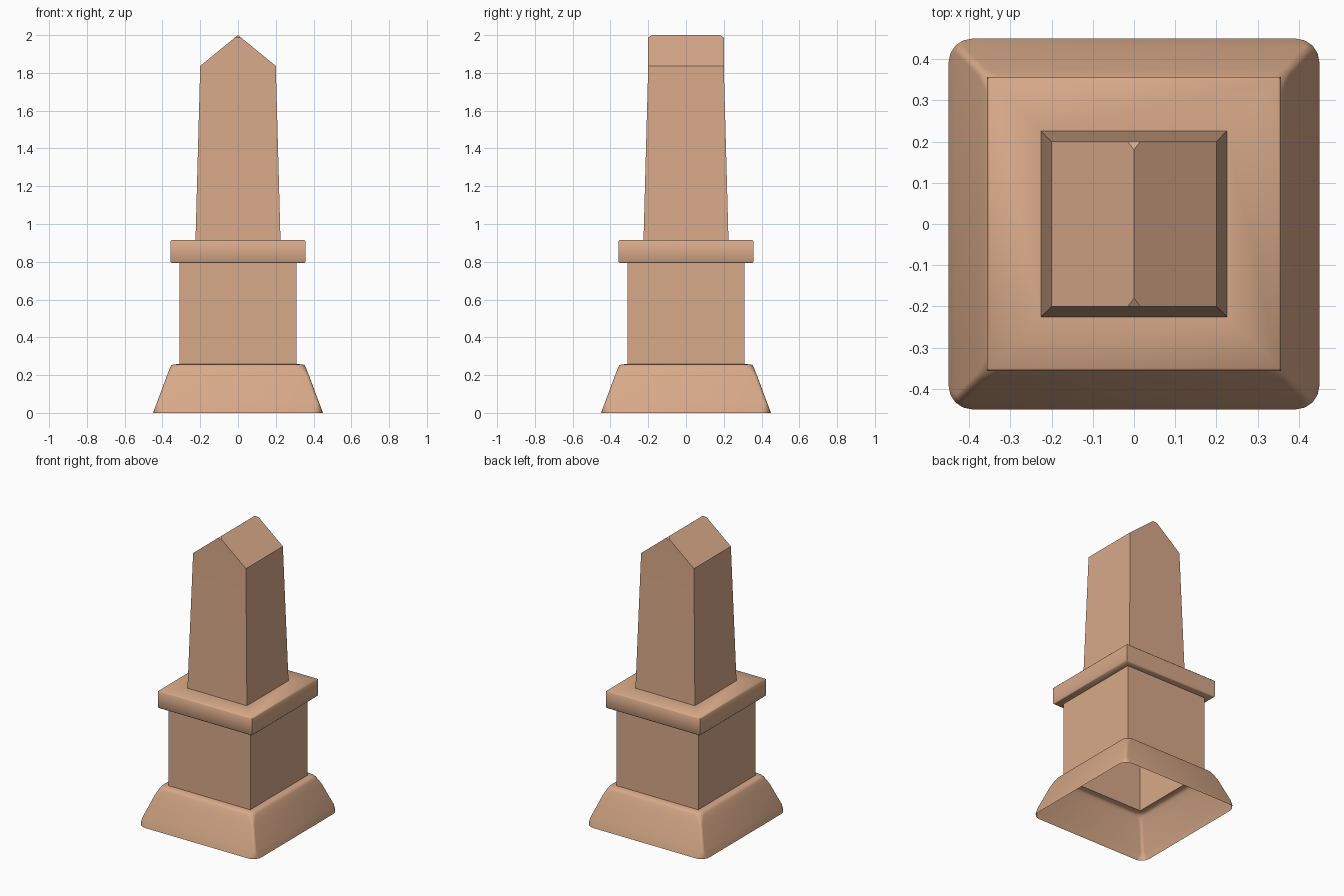
import bpy, bmesh, math

if "Cube" in bpy.data.objects:
    bpy.data.objects.remove(bpy.data.objects["Cube"])

stone = bpy.data.materials.new("stone")
stone.diffuse_color = (0.69, 0.40, 0.25, 1)
stone.use_nodes = True
stone.node_tree.nodes["Principled BSDF"].inputs["Base Color"].default_value = stone.diffuse_color


def finish(name, bm, angle):
    bmesh.ops.remove_doubles(bm, verts=bm.verts, dist=1e-5)
    me = bpy.data.meshes.new(name)
    bm.to_mesh(me)
    bm.free()
    ob = bpy.data.objects.new(name, me)
    bpy.context.collection.objects.link(ob)
    me.materials.append(stone)
    bpy.ops.object.select_all(action='DESELECT')
    ob.select_set(True)
    bpy.context.view_layer.objects.active = ob
    bpy.ops.object.shade_smooth_by_angle(angle=math.radians(angle))


def square_ring(bm, half, z, radius, segs):
    # square outline, corners rounded by radius
    verts = []
    for c in range(4):
        mid = math.radians(45 + 90 * c)
        cx = math.copysign(half - radius, math.cos(mid))
        cy = math.copysign(half - radius, math.sin(mid))
        for i in range(segs + 1):
            a = math.radians(90 * c + 90 * i / segs)
            verts.append(bm.verts.new((cx + radius * math.cos(a),
                                       cy + radius * math.sin(a), z)))
    return verts


def stack(rings, segs):
    # open shell through (half width, z, corner radius) rings
    bm = bmesh.new()
    loops = [square_ring(bm, *r, segs) for r in rings]
    n = len(loops[0])
    for a, b in zip(loops, loops[1:]):
        for i in range(n):
            j = (i + 1) % n
            bm.faces.new((a[i], a[j], b[j], b[i]))
    bmesh.ops.remove_doubles(bm, verts=bm.verts, dist=1e-5)
    bmesh.ops.dissolve_degenerate(bm, edges=bm.edges, dist=1e-5)
    return bm


# flared base, hollow underneath
finish("base", stack([(.45, 0, .06), (.444, .015, .038), (.431, .05, .018),
                      (.377, .195, .018), (.36, .238, .035), (.354, .25, .045),
                      (.345, .257, .045), (.31, .258, 0)], 4), 40)

# plinth block, open at both ends
finish("plinth", stack([(.31, .258, 0), (.31, .795, 0)], 1), 30)

# projecting collar with softened edges
finish("collar", stack([(.31, .793, 0), (.35, .793, 0), (.357, .80, 0),
                        (.357, .908, 0), (.35, .915, 0), (.225, .915, 0)], 1), 50)

# tapered shaft with gabled top, ridge ends clipped
bm = stack([(.225, .915, 0), (.2, 1.837, 0)], 1)
Z, C = 1.837, 1.988
for s in (1, -1):
    def face(*pts):
        bm.faces.new([bm.verts.new((x * s, y * s, z)) for x, y, z in pts])
    face((.2, -.2, Z), (.2, .2, Z), (.015, .2, C), (0, .18, 2), (0, -.18, 2), (.015, -.2, C))
    face((-.2, -.2, Z), (.2, -.2, Z), (.015, -.2, C), (-.015, -.2, C))
    face((-.015, -.2, C), (.015, -.2, C), (0, -.18, 2))
finish("shaft", bm, 20)
